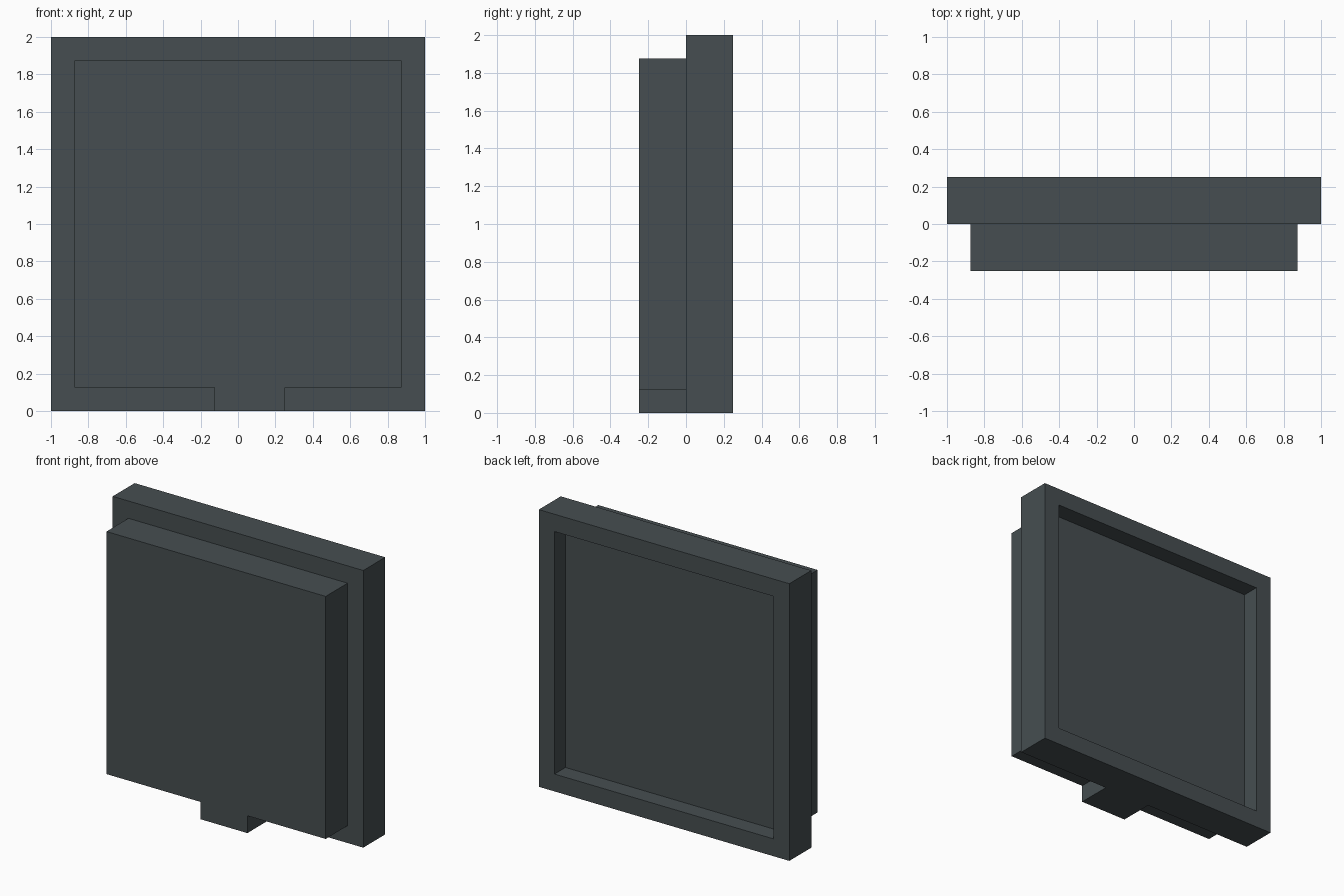
import bpy, bmesh

if "Cube" in bpy.data.objects:
    bpy.data.objects.remove(bpy.data.objects["Cube"])

slate = bpy.data.materials.new("dark_slate")
slate.diffuse_color = (0.061, 0.076, 0.082, 1)
slate.use_nodes = True
slate.node_tree.nodes["Principled BSDF"].inputs["Base Color"].default_value = slate.diffuse_color


def extrude_outline(name, outline, y_front, y_back, recess=None):
    """Extrude an (x, z) outline along y; recess = (border, depth) sinks the back."""
    bm = bmesh.new()
    front = bm.faces.new([bm.verts.new((x, y_front, z)) for x, z in outline])
    ext = bmesh.ops.extrude_face_region(bm, geom=[front], use_keep_orig=True)["geom"]
    back_verts = [g for g in ext if isinstance(g, bmesh.types.BMVert)]
    back = next(g for g in ext if isinstance(g, bmesh.types.BMFace))
    bmesh.ops.translate(bm, verts=back_verts, vec=(0, y_back - y_front, 0))
    bmesh.ops.recalc_face_normals(bm, faces=bm.faces)
    if recess:
        border, depth = recess
        # Inset the rim, then extrude the inner face inward for straight walls
        bmesh.ops.inset_region(bm, faces=[back], thickness=border, use_even_offset=True)
        floor = bmesh.ops.extrude_discrete_faces(bm, faces=[back])["faces"][0]
        bmesh.ops.translate(bm, verts=floor.verts, vec=(0, -depth, 0))
        bmesh.ops.recalc_face_normals(bm, faces=bm.faces)
    mesh = bpy.data.meshes.new(name)
    bm.to_mesh(mesh)
    bm.free()
    mesh.materials.append(slate)
    obj = bpy.data.objects.new(name, mesh)
    bpy.context.collection.objects.link(obj)
    return obj


# Rear frame: square slab with a shallow recess in its back
extrude_outline("rear_frame", [(-1, 0), (1, 0), (1, 2), (-1, 2)],
                0, 0.25, recess=(0.125, 0.125))

# Front panel: smaller slab with an off-centre tab reaching the ground
extrude_outline("front_panel_with_tab",
                [(-0.875, 0.125), (-0.125, 0.125), (-0.125, 0), (0.25, 0),
                 (0.25, 0.125), (0.875, 0.125), (0.875, 1.875), (-0.875, 1.875)],
                -0.25, 0)
